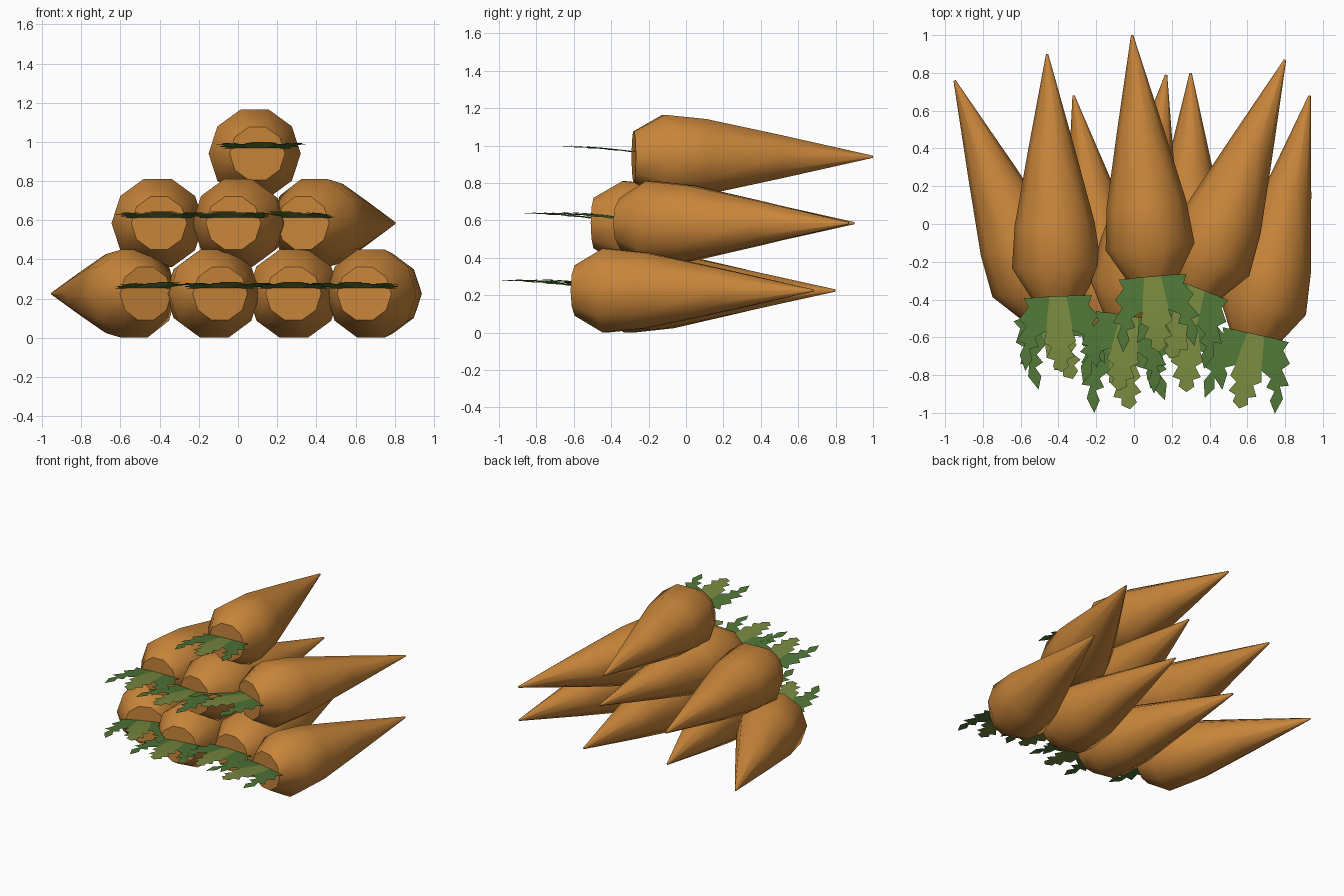
import bpy, math
from mathutils import Vector, Matrix

if "Cube" in bpy.data.objects:
    bpy.data.objects.remove(bpy.data.objects["Cube"])


def material(name, rgb):
    m = bpy.data.materials.new(name)
    m.diffuse_color = (*rgb, 1)
    m.use_nodes = True
    m.node_tree.nodes["Principled BSDF"].inputs["Base Color"].default_value = m.diffuse_color
    return m


ORANGE = material("carrot orange", (0.58, 0.235, 0.042))
DARK = material("leaf green", (0.08, 0.18, 0.038))
LIGHT = material("light leaf green", (0.19, 0.25, 0.05))

SIDES = 10
CROWN = 0.16  # distance from shoulder to blunt end
# (fraction of shoulder-to-tip length, radius)
PROFILE = [(0, 0.236), (0.2, 0.212), (0.55, 0.124), (1, 0.006)]

# half outlines of a leaf: u sideways, v outwards from the crown
SIDE_LOBE = [(0.045, 0), (0.18, 0), (0.16, 0.05), (0.21, 0.11), (0.175, 0.15), (0.23, 0.225),
             (0.185, 0.24), (0.215, 0.30), (0.19, 0.385), (0.15, 0.325), (0.162, 0.27),
             (0.115, 0.26), (0.13, 0.21), (0.07, 0.18), (0.06, 0.10)]
MID_LOBE = [(0.045, 0), (0.06, 0.10), (0.07, 0.18), (0.085, 0.24), (0.045, 0.265),
            (0.075, 0.32), (0.033, 0.335), (0.042, 0.37), (0, 0.40)]


def add_mesh(name, verts, faces, mats, matrix):
    me = bpy.data.meshes.new(name)
    me.from_pydata(verts, [], faces)
    for m in mats:
        me.materials.append(m)
    me.update()
    ob = bpy.data.objects.new(name, me)
    ob.matrix_world = matrix
    bpy.context.collection.objects.link(ob)
    return ob


def carrot_root(name, length, matrix):
    # lathe of ten sides along local y, flat side up
    rings = [(-CROWN, 0.142)] + [(f * length, r) for f, r in PROFILE]
    verts, faces = [], []
    for y, r in rings:
        for i in range(SIDES):
            a = 2 * math.pi * i / SIDES
            verts.append((r * math.cos(a), y, r * math.sin(a)))
    for k in range(len(rings) - 1):
        for i in range(SIDES):
            j = (i + 1) % SIDES
            a, b = k * SIDES, (k + 1) * SIDES
            faces.append((a + i, b + i, b + j, a + j))
    caps = len(faces)
    last = (len(rings) - 1) * SIDES
    faces.append(tuple(range(SIDES)))
    faces.append(tuple(last + i for i in reversed(range(SIDES))))
    ob = add_mesh(name, verts, faces, [ORANGE], matrix)
    for p in ob.data.polygons:
        p.use_smooth = p.index < caps


def leaf(name, matrix):
    # three jagged lobes, gently rising away from the crown
    verts, faces = [], []

    def lobe(points):
        start = len(verts)
        for u, v in points:
            z = 0.03 + 0.03 * math.sin(min(v / 0.4, 1) * math.pi / 2) - 0.15 * u * u
            verts.append((u, -CROWN - v, z))
        faces.append(tuple(range(start, len(verts))))

    mirror = lambda pts: [(-u, v) for u, v in pts]
    lobe(SIDE_LOBE[::-1])
    lobe(mirror(SIDE_LOBE))
    lobe(mirror(MID_LOBE) + MID_LOBE[-2::-1])
    ob = add_mesh(name, verts, faces, [DARK, LIGHT], matrix)
    ob.data.polygons[2].material_index = 1
    # make every lobe face up
    for p in ob.data.polygons:
        if p.normal.z < 0:
            p.flip()
    ob.modifiers.new("triangles", 'TRIANGULATE')


# shoulder centre (x, y), tip (x, y) for every carrot, row by row
ROWS = [
    ("bottom", 0.225, [(-0.53, -0.30, -0.95, 0.76), (-0.12, -0.43, -0.32, 0.68),
                       (0.285, -0.33, 0.30, 0.80), (0.68, -0.43, 0.93, 0.68)]),
    ("middle", 0.585, [(-0.41, -0.225, -0.46, 0.90), (0.0, -0.33, 0.17, 0.79),
                       (0.39, -0.19, 0.80, 0.87)]),
    ("top", 0.94, [(0.085, -0.12, -0.01, 1.0)]),
]
for row, z, carrots in ROWS:
    for n, (x, y, tx, ty) in enumerate(carrots, 1):
        d = Vector((tx - x, ty - y))
        turn = Matrix.Rotation(math.atan2(-d.x, d.y), 4, 'Z')
        place = Matrix.Translation((x, y, z)) @ turn
        carrot_root(f"{row}_carrot_{n}", d.length, place)
        leaf(f"{row}_leaf_{n}", place)
